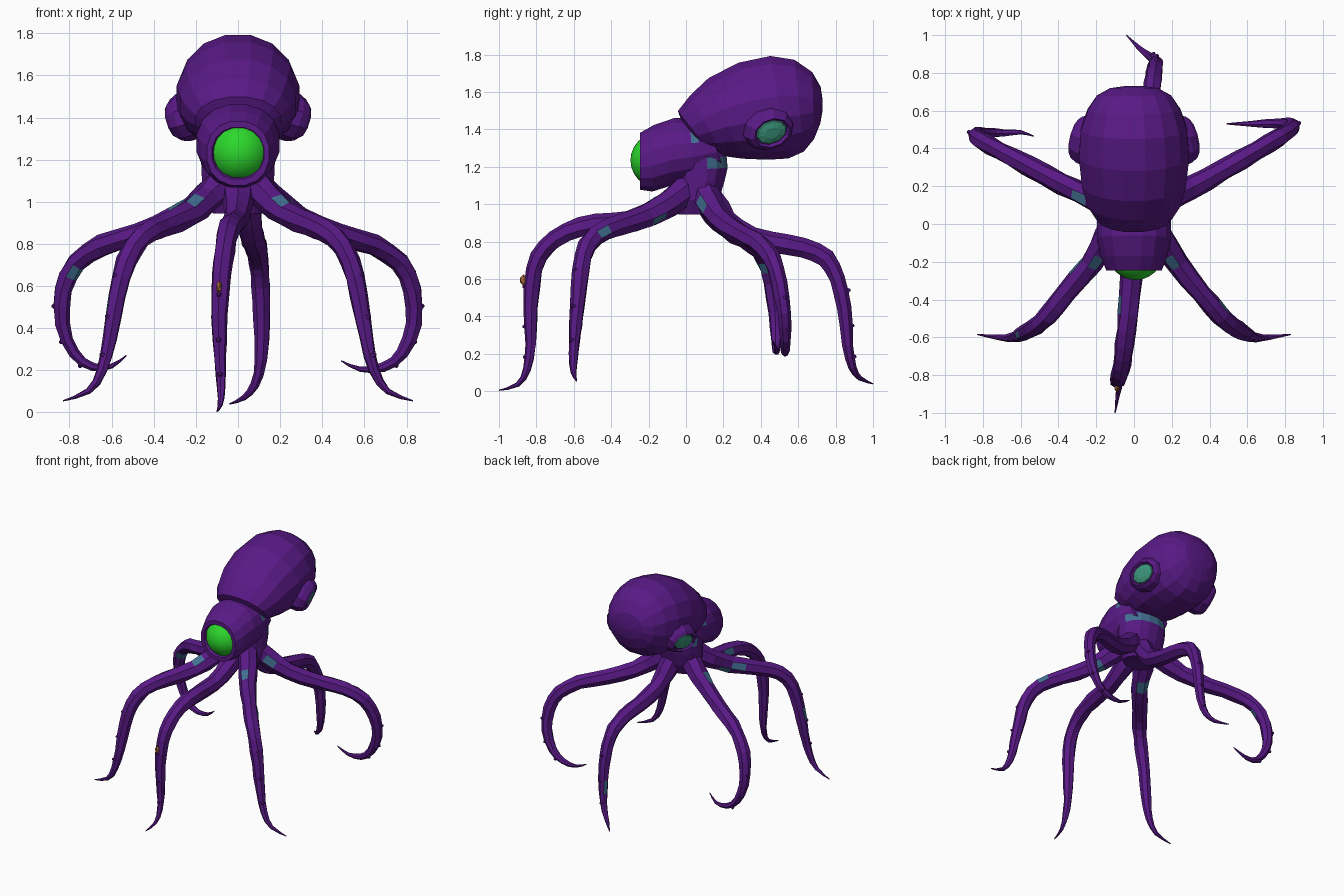
import bpy, bmesh, math, random
from mathutils import Vector, Matrix

random.seed(4)
if "Cube" in bpy.data.objects:
    bpy.data.objects.remove(bpy.data.objects["Cube"])


def make_material(name, rgb):
    mat = bpy.data.materials.new(name)
    mat.use_nodes = True
    color = (*rgb, 1)
    mat.diffuse_color = color
    mat.node_tree.nodes["Principled BSDF"].inputs["Base Color"].default_value = color
    return mat


PURPLE = make_material("purple skin", (.1, .01, .24))
GREEN = make_material("bright green", (.025, .68, .025))
TEAL = make_material("teal eye", (.045, .3, .2))
SLATE = make_material("slate blue patch", (.055, .165, .29))
BROWN = make_material("brown spot", (.36, .14, .04))


def finish(bm, name, mats):
    bmesh.ops.recalc_face_normals(bm, faces=bm.faces[:])
    mesh = bpy.data.meshes.new(name)
    bm.to_mesh(mesh)
    bm.free()
    for mat in mats:
        mesh.materials.append(mat)
    obj = bpy.data.objects.new(name, mesh)
    bpy.context.collection.objects.link(obj)
    return obj


def skin_rings(bm, rings):
    """Bridge closed rings of points, cap the ends, return faces per band."""
    loops = [[bm.verts.new(p) for p in ring] for ring in rings]
    n = len(loops[0])
    bands = []
    for a, b in zip(loops, loops[1:]):
        bands.append([bm.faces.new((a[i], a[(i + 1) % n], b[(i + 1) % n], b[i]))
                      for i in range(n)])
    bm.faces.new(loops[0])
    bm.faces.new(loops[-1])
    return bands


def body_part(profile, sides=16, power=.92):
    """Each profile row: top (y, z), bottom (y, z), half width."""
    rings = []
    for ty, tz, by, bz, w in profile:
        top, low = Vector((0, ty, tz)), Vector((0, by, bz))
        ring = []
        for i in range(sides):
            a = math.tau * (i + .5) / sides
            c, s = math.cos(a), math.sin(a)
            c = math.copysign(abs(c) ** power, c)
            s = math.copysign(abs(s) ** power, s)
            ring.append((top + low) / 2 + (top - low) / 2 * s + Vector((w * c, 0, 0)))
        rings.append(ring)
    bm = bmesh.new()
    return bm, skin_rings(bm, rings)


# Mantle: large bulb leaning back
bm, _ = body_part([
    (-.03, 1.46, .1, 1.29, .17), (-.045, 1.5, .13, 1.275, .205),
    (.02, 1.585, .2, 1.255, .25), (.12, 1.68, .3, 1.24, .28),
    (.28, 1.762, .44, 1.233, .297), (.45, 1.798, .55, 1.24, .287),
    (.58, 1.777, .63, 1.277, .25), (.675, 1.71, .685, 1.345, .2),
    (.72, 1.63, .718, 1.43, .13), (.73, 1.56, .73, 1.5, .05)], power=.98)
finish(bm, "mantle", [PURPLE])

# Head: short barrel with a recessed rim around the big eye, slate spot on each side
bm, bands = body_part([
    (-.2, 1.34, -.2, 1.13, .105), (-.245, 1.355, -.245, 1.105, .125),
    (-.245, 1.385, -.245, 1.075, .15), (-.17, 1.428, -.18, 1.065, .178),
    (-.06, 1.465, -.1, 1.09, .2), (.02, 1.46, .04, 1.12, .2),
    (.055, 1.45, .09, 1.14, .193), (.12, 1.42, .2, 1.19, .17)])
for face in bands[5]:
    if 1.3 < face.calc_center_median().z < 1.38:
        face.material_index = 1
finish(bm, "head", [PURPLE, SLATE])

# Neck: trunk joining head and arms, with a slate patch at the back
bm, bands = body_part([
    (-.06, 1.32, .2, 1.28, .17), (-.06, 1.24, .22, 1.255, .18),
    (-.06, 1.18, .225, 1.195, .178), (-.05, 1.11, .21, 1.13, .175),
    (-.06, 1.02, .18, 1.03, .165), (-.04, .945, .14, .945, .12)])
for face in bands[1]:
    if face.calc_center_median().y > .12:
        face.material_index = 1
finish(bm, "neck", [PURPLE, SLATE])

# Big front eye
bm = bmesh.new()
bmesh.ops.create_uvsphere(bm, u_segments=20, v_segments=12, radius=.147,
                          matrix=Matrix.Translation((.008, -.15, 1.235))
                          @ Matrix.Rotation(math.pi / 2, 4, 'X'))
eye = finish(bm, "front_eye", [GREEN])
for poly in eye.data.polygons:
    poly.use_smooth = True

# Side eyes: raised socket with a teal lens, one on each flank
for side, label in ((1, "left"), (-1, "right")):
    axis = Vector((side * .9, .28, -.32)).normalized()
    along = Vector((0, 1, .25))
    along = (along - axis * along.dot(axis)).normalized()
    across = axis.cross(along)
    center = Vector((side * .245, .44, 1.405))

    def oval(depth, a, b):
        return [center + axis * depth + along * a * math.cos(math.tau * i / 10)
                + across * b * math.sin(math.tau * i / 10) for i in range(10)]

    bm = bmesh.new()
    skin_rings(bm, [oval(-.06, .14, .12), oval(.02, .138, .115), oval(.055, .122, .1),
                    oval(.075, .1, .08), oval(.06, .09, .068)])
    finish(bm, label + "_eye_socket", [PURPLE])
    bm = bmesh.new()
    skin_rings(bm, [oval(.05, .094, .072), oval(.067, .08, .06), oval(.076, .04, .03)])
    finish(bm, label + "_eye_lens", [TEAL])


# Arms: tapered tubes along smoothed paths
def smooth_path(points):
    pts = [Vector(p) for p in points]
    out = []
    for i in range(len(pts) - 1):
        a, b = pts[i], pts[i + 1]
        before = pts[i - 1] if i else a
        after = pts[min(i + 2, len(pts) - 1)]
        out += [a, (a + b) * .5625 - (before + after) * .0625]
    return out + [pts[-1]]


def arm_radius(t):
    stops = [(0, .08), (.2, .06), (.45, .051), (.7, .04), (.88, .022), (1, .003)]
    for (t0, r0), (t1, r1) in zip(stops, stops[1:]):
        if t <= t1:
            return r0 + (r1 - r0) * (t - t0) / (t1 - t0)
    return stops[-1][1]


def arm(name, points, patches, sides=7):
    """Patches are (band, direction) pairs: faces on that side turn slate."""
    path = smooth_path(points)
    dist = [0]
    for a, b in zip(path, path[1:]):
        dist.append(dist[-1] + (b - a).length)
    up = Vector((0, 0, 1))
    rings, bumps = [], []
    for k, p in enumerate(path):
        tangent = (path[min(k + 1, len(path) - 1)] - path[max(k - 1, 0)]).normalized()
        up = (up - tangent * up.dot(tangent)).normalized()
        across = tangent.cross(up)
        r = arm_radius(dist[k] / dist[-1])
        rings.append([p + (up * math.cos(math.tau * i / sides)
                           + across * math.sin(math.tau * i / sides))
                      * r * random.uniform(.92, 1.1) for i in range(sides)])
        # low lumps on the outer side of the lower half
        if len(path) * .5 < k < len(path) - 5 and k % 2:
            bumps.append((p + up * r * .9, up.copy()))
    bm = bmesh.new()
    bands = skin_rings(bm, rings)
    for band, direction in patches:
        middle = (path[band] + path[band + 1]) / 2
        for face in bands[band]:
            outward = (face.calc_center_median() - middle).normalized()
            if outward.dot(Vector(direction).normalized()) > .78:
                face.material_index = 1
    for spot, direction in bumps:
        turn = direction.to_track_quat('Z', 'Y').to_matrix().to_4x4()
        bmesh.ops.create_cone(bm, cap_ends=True, segments=5, radius1=.02, radius2=.007,
                              depth=.024, matrix=Matrix.Translation(spot) @ turn)
    finish(bm, name, [PURPLE, SLATE])


front_side = [(.06, .03, 1.1), (.15, -.08, 1.015), (.23, -.21, .94), (.36, -.37, .885),
              (.46, -.49, .83), (.53, -.55, .72), (.575, -.57, .55), (.61, -.59, .35),
              (.645, -.6, .2), (.71, -.6, .1), (.83, -.585, .055)]
back_side = [(.06, .08, 1.1), (.15, .12, 1.015), (.3, .19, .915), (.48, .29, .845),
             (.65, .39, .79), (.77, .46, .71), (.83, .5, .58), (.835, .525, .42),
             (.78, .53, .28), (.69, .53, .215), (.58, .53, .205), (.49, .53, .245)]
front_patch = [(3, (0, -1, .5)), (3, (0, -1, -.4)), (3, (0, .4, -1))]
arm("left_front_arm", front_side, front_patch + [(7, (1, .6, 0))])
arm("right_front_arm", [(-x, y, z) for x, y, z in front_side],
    front_patch + [(4, (-1, .6, .2)), (12, (-1, -.5, .4))])
arm("left_back_arm", back_side, [(2, (.6, -1, .4))])
arm("right_back_arm", [(-x, y * .91, z) for x, y, z in back_side[:-2]]
    + [(-.6, .485, .22), (-.53, .465, .27)], [(3, (-.3, -.8, 1)), (10, (.6, -1, -.5))])
arm("middle_front_arm", [
    (0, .04, 1.09), (0, -.1, .995), (-.01, -.28, .91), (-.03, -.48, .89), (-.05, -.64, .85),
    (-.065, -.75, .77), (-.08, -.81, .65), (-.09, -.83, .45), (-.085, -.83, .25),
    (-.08, -.85, .12), (-.085, -.9, .035), (-.1, -1, .005)], [(5, (-1, 0, .2))])
arm("middle_back_arm", [
    (.02, .08, 1.1), (.04, .17, .97), (.06, .27, .86), (.08, .45, .8), (.09, .63, .765),
    (.1, .75, .71), (.11, .81, .6), (.115, .845, .45), (.11, .865, .25),
    (.08, .89, .13), (.03, .93, .07), (-.04, 1, .04)], [(15, (-1, .4, 0))])

# Small brown spot on the middle front arm
bm = bmesh.new()
bmesh.ops.create_icosphere(bm, subdivisions=1, radius=.022,
                           matrix=Matrix.Translation((-.09, -.87, .595))
                           @ Matrix.Diagonal((.7, .9, 1.4, 1)))
finish(bm, "brown_spot", [BROWN])
